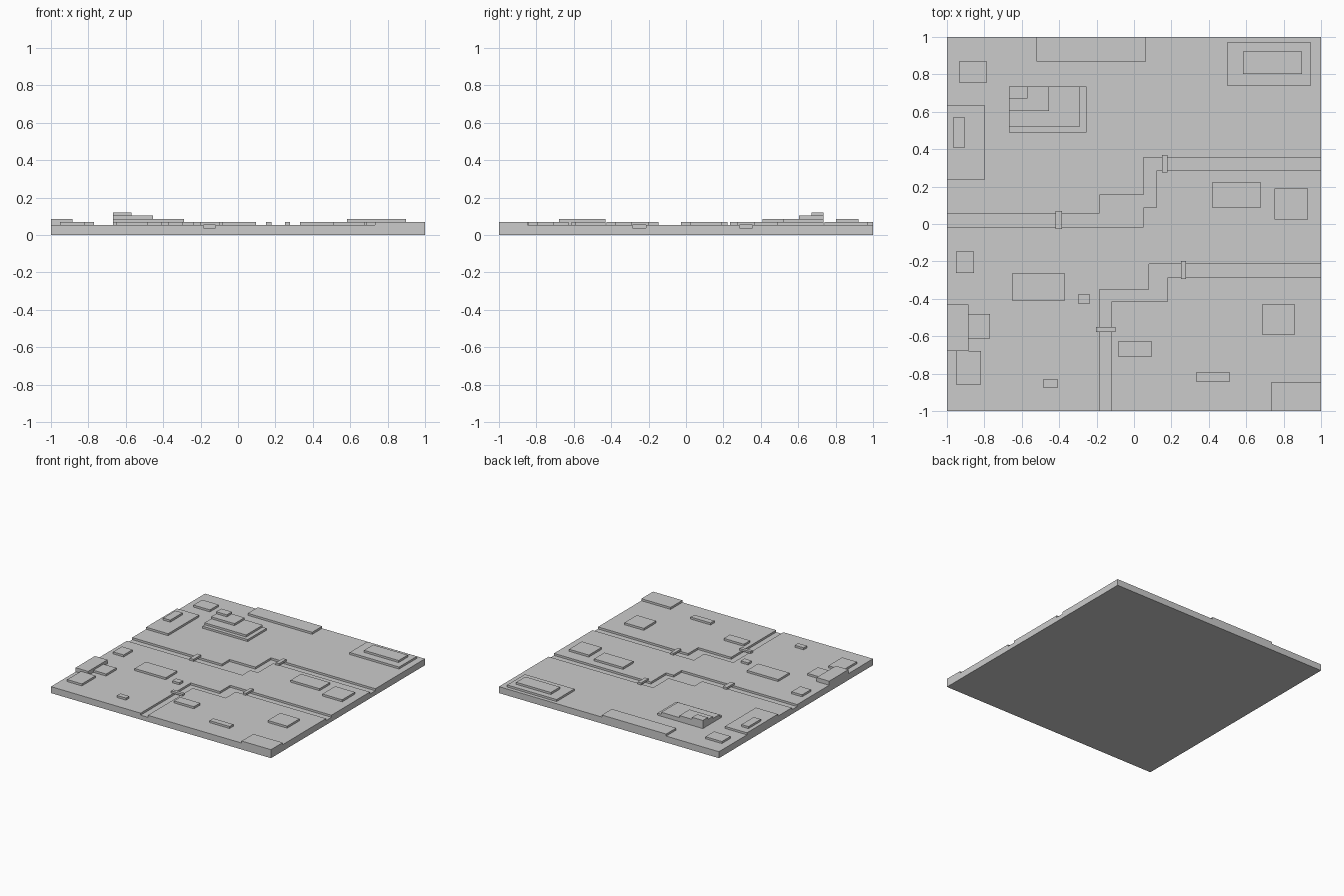
import bpy
import bmesh

STEP = 0.0167            # height of one terrace level
GROUND = 0.053           # top of the slab
BED = GROUND - STEP      # floor of the channels

default = bpy.data.objects.get("Cube")
if default:
    bpy.data.objects.remove(default, do_unlink=True)

grey = bpy.data.materials.new("plain grey")
grey.use_nodes = True
colour = (0.6, 0.6, 0.6, 1)
grey.diffuse_color = colour
grey.node_tree.nodes["Principled BSDF"].inputs["Base Color"].default_value = colour


def prism(name, outline, bottom, top):
    """Extrude a flat outline between two heights."""
    bm = bmesh.new()
    face = bm.faces.new([bm.verts.new((x, y, bottom)) for x, y in outline])
    lifted = bmesh.ops.extrude_face_region(bm, geom=[face])["geom"]
    verts = [v for v in lifted if isinstance(v, bmesh.types.BMVert)]
    bmesh.ops.translate(bm, verts=verts, vec=(0, 0, top - bottom))
    bmesh.ops.recalc_face_normals(bm, faces=bm.faces)
    mesh = bpy.data.meshes.new(name)
    bm.to_mesh(mesh)
    bm.free()
    mesh.materials.append(grey)
    obj = bpy.data.objects.new(name, mesh)
    bpy.context.collection.objects.link(obj)
    return obj


def block(name, left, right, front, back, level=1, base=0):
    """Rectangular plate rising from one terrace level to another."""
    corners = [(left, front), (right, front), (right, back), (left, back)]
    return prism(name, corners, GROUND + base * STEP, GROUND + level * STEP)


# Slab with two stepped channels cut into its top
slab = prism("ground_slab", [(-1, -1), (1, -1), (1, 1), (-1, 1)], 0, GROUND)
north_channel = [(-1.1, .055), (-.185, .055), (-.185, .155), (.05, .155),
                 (.05, .355), (1.1, .355), (1.1, .285), (.12, .285),
                 (.12, .088), (.05, .088), (.05, -.015), (-1.1, -.015)]
south_channel = [(1.1, -.215), (.08, -.215), (.08, -.35), (-.185, -.35),
                 (-.185, -1.1), (-.12, -1.1), (-.12, -.415), (.18, -.415),
                 (.18, -.285), (1.1, -.285)]
for label, path in (("north", north_channel), ("south", south_channel)):
    cutter = prism(label + "_channel_cutter", path, BED, GROUND + STEP)
    cutter.hide_render = True
    cutter.hide_viewport = True
    cut = slab.modifiers.new(label + " channel", "BOOLEAN")
    cut.operation = "DIFFERENCE"
    cut.solver = "EXACT"
    cut.object = cutter

# Apply the cuts and drop the cutters
bpy.context.view_layer.update()
evaluated = slab.evaluated_get(bpy.context.evaluated_depsgraph_get())
carved = bpy.data.meshes.new_from_object(evaluated)
slab.modifiers.clear()
slab.data = carved
for obj in list(bpy.data.objects):
    if obj.name.endswith("_channel_cutter"):
        bpy.data.objects.remove(obj, do_unlink=True)

# Small bridges over the channels
block("bridge_west", -.42, -.385, -.027, .07)
block("bridge_north_east", .15, .18, .275, .37)
block("bridge_south_east", .25, .278, -.295, -.198)
block("bridge_south", -.203, -.1, -.577, -.55)

# Stepped terrace, all levels sharing the back left corner
for level, (right, front) in enumerate(
        [(-.255, .49), (-.29, .52), (-.455, .605), (-.57, .67)], start=1):
    block(f"terrace_level_{level}", -.668, right, front, .735, level, level - 1)

# Two-level plates
block("north_east_plate", .497, .946, .74, .97)
block("north_east_plate_top", .583, .898, .803, .922, level=2, base=1)
block("west_plate", -1, -.8, .235, .637)
block("west_plate_top", -.967, -.903, .41, .57, level=2, base=1)
block("south_west_tall_block", -1, -.886, -.68, -.43, level=2)

# Single low plates: north side
block("north_edge_plate", -.52, .065, .87, 1)
block("north_west_plate", -.935, -.785, .757, .87)

# East side
block("east_wide_plate", .417, .68, .088, .222)
block("east_square_plate", .75, .93, .024, .19)
block("south_east_plate", .685, .861, -.591, -.43)
block("south_east_corner_plate", .733, 1, -1, -.848)

# West side
block("west_small_plate", -.952, -.856, -.262, -.147)
block("south_west_plate_inner", -.886, -.77, -.612, -.48)
block("south_west_plate_front", -.952, -.818, -.858, -.68)

# Middle
block("middle_wide_plate", -.652, -.369, -.41, -.265)
block("middle_tiny_plate", -.3, -.235, -.425, -.377)
block("south_tiny_plate", -.487, -.406, -.875, -.832)
block("south_middle_plate", -.086, .096, -.709, -.628)
block("south_long_plate", .332, .513, -.842, -.794)
